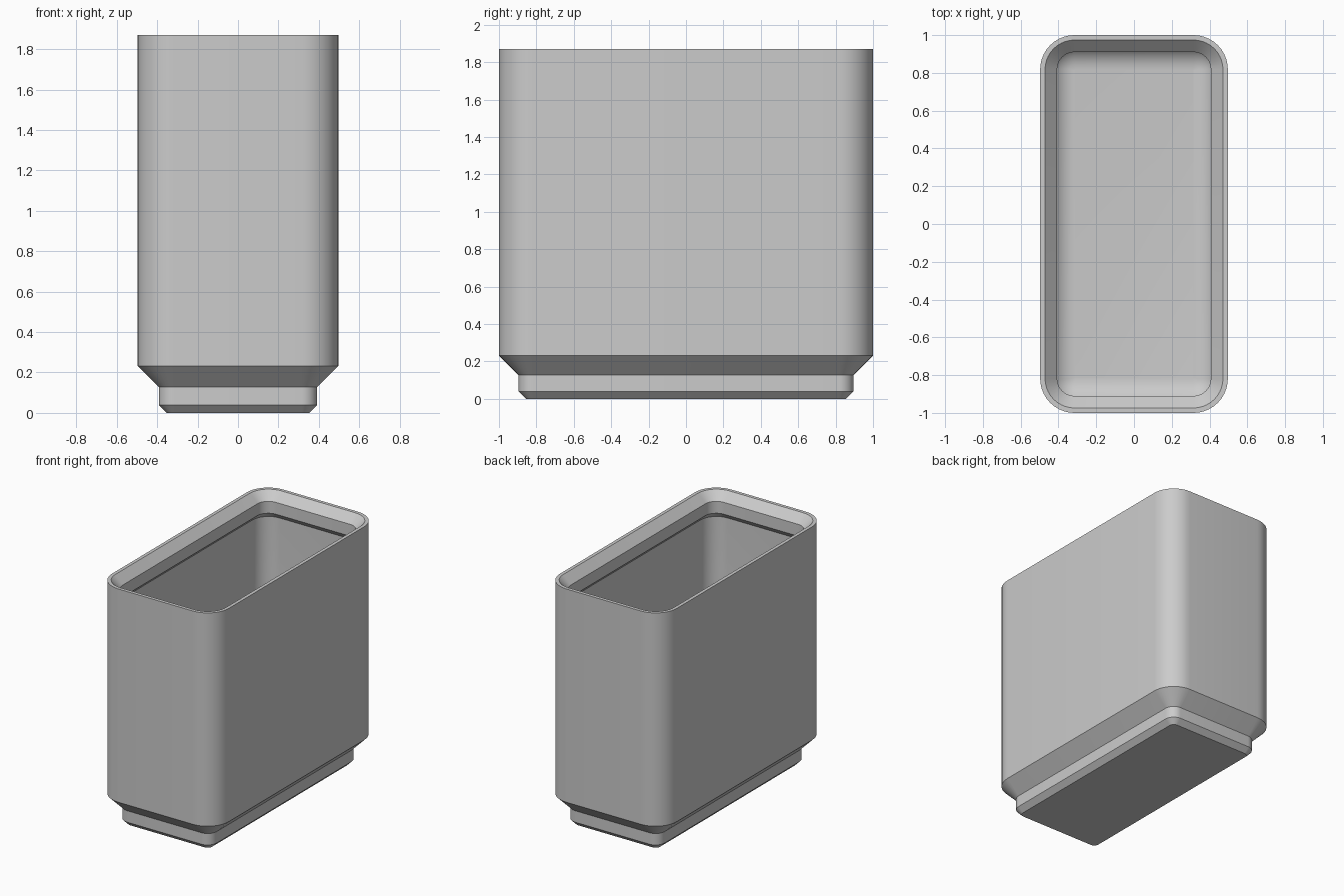
import bpy, bmesh, math

cube = bpy.data.objects.get("Cube")
if cube:
    bpy.data.objects.remove(cube)

HALF_X, HALF_Y, HEIGHT = 0.497, 1.0, 1.87
CORNER, STEPS = 0.182, 10
WALL, FLOOR, FILLET = 0.047, 0.34, 0.135

grey = bpy.data.materials.new("light grey plastic")
grey.use_nodes = True
colour = (0.6, 0.6, 0.6, 1)
grey.diffuse_color = colour
grey.node_tree.nodes["Principled BSDF"].inputs["Base Color"].default_value = colour


def ring(bm, inset, z):
    """Rounded rectangle of vertices, offset inward by inset."""
    r = max(CORNER - inset, 0.005)
    cx, cy = HALF_X - inset - r, HALF_Y - inset - r
    verts = []
    for quarter, (sx, sy) in enumerate([(1, 1), (-1, 1), (-1, -1), (1, -1)]):
        for i in range(STEPS + 1):
            a = math.pi / 2 * (quarter + i / STEPS)
            verts.append(bm.verts.new((sx * cx + r * math.cos(a), sy * cy + r * math.sin(a), z)))
    return verts


# Wall section as (inset, height): stepped foot, outer wall, rim, stacking lip
profile = [(0.144, 0), (0.105, 0.039), (0.105, 0.127), (0, 0.232),
           (0, HEIGHT), (0.026, HEIGHT), (0.09, HEIGHT - 0.064),
           (0.09, HEIGHT - 0.155), (WALL, HEIGHT - 0.2)]
# Rounded join between inner wall and floor
for i in range(9):
    a = math.pi / 2 * i / 8
    profile.append((WALL + FILLET * (1 - math.cos(a)), FLOOR + FILLET * (1 - math.sin(a))))

bm = bmesh.new()
rings = [ring(bm, inset, z) for inset, z in profile]
for low, high in zip(rings, rings[1:]):
    n = len(low)
    for i in range(n):
        j = (i + 1) % n
        bm.faces.new((low[i], low[j], high[j], high[i]))
bm.faces.new(rings[0][::-1])   # underside
bm.faces.new(rings[-1])        # inner floor

mesh = bpy.data.meshes.new("storage_bin")
bm.to_mesh(mesh)
bm.free()
mesh.materials.append(grey)
bin_body = bpy.data.objects.new("storage_bin", mesh)
bpy.context.collection.objects.link(bin_body)
bpy.context.view_layer.objects.active = bin_body
bin_body.select_set(True)
bpy.ops.object.shade_smooth_by_angle(angle=math.radians(30))
